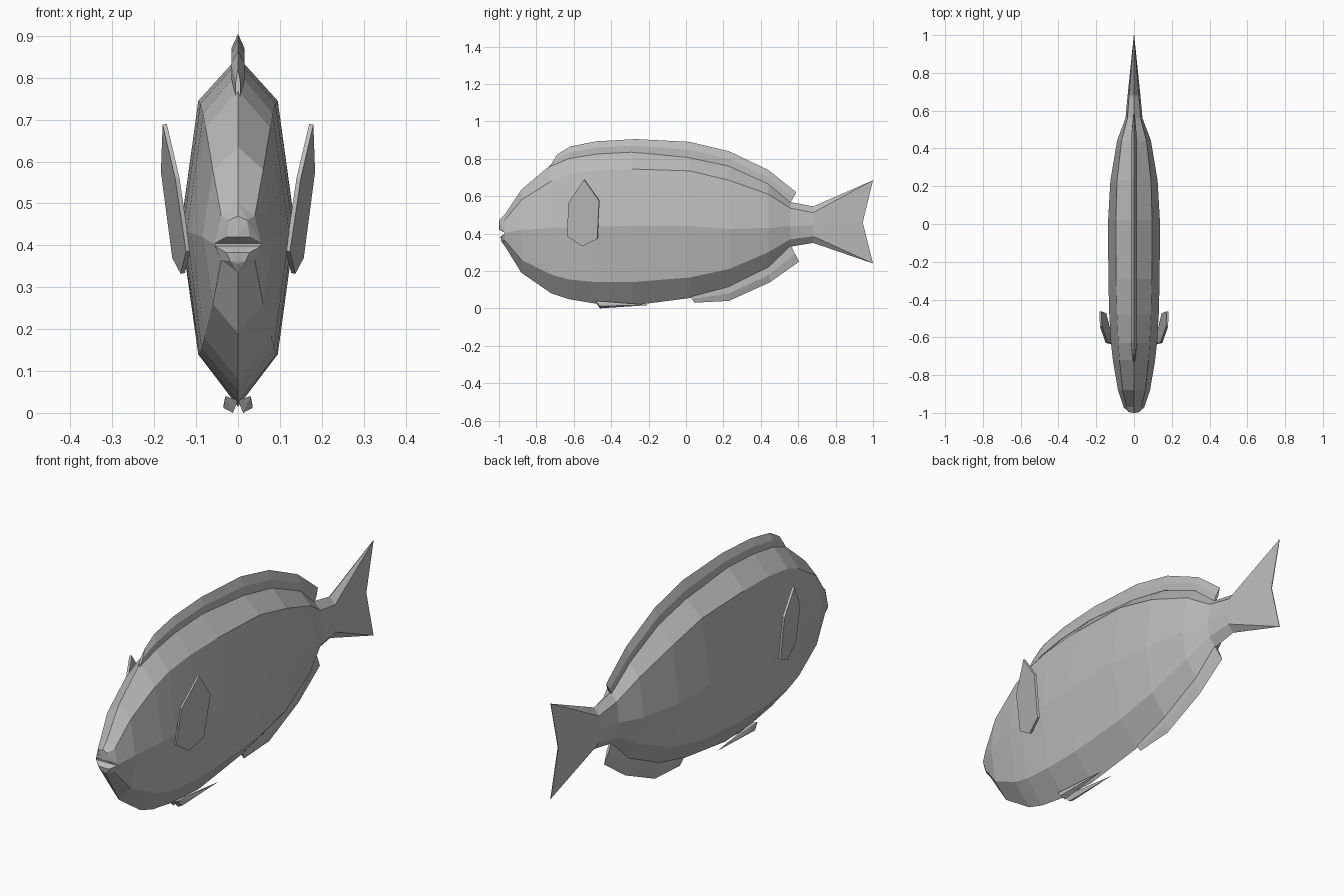
import bpy, bmesh
from mathutils import Vector

grey = bpy.data.materials.new("fish_grey")
grey.diffuse_color = (0.5, 0.5, 0.5, 1)


def finish(name, bm):
    bmesh.ops.remove_doubles(bm, verts=bm.verts, dist=0.0005)
    bmesh.ops.recalc_face_normals(bm, faces=bm.faces)
    me = bpy.data.meshes.new(name)
    bm.to_mesh(me)
    bm.free()
    me.materials.append(grey)
    ob = bpy.data.objects.new(name, me)
    bpy.context.collection.objects.link(ob)
    return ob


def loft(name, rings):
    """Skin a list of equally sized rings and cap both ends."""
    bm = bmesh.new()
    vs = [[bm.verts.new(p) for p in r] for r in rings]
    n = len(rings[0])
    for a, b in zip(vs, vs[1:]):
        for i in range(n):
            j = (i + 1) % n
            bm.faces.new((a[i], a[j], b[j], b[i]))
    bm.faces.new(vs[0])
    bm.faces.new(vs[-1][::-1])
    return finish(name, bm)


def hull(name, pts):
    bm = bmesh.new()
    for p in pts:
        bm.verts.new(p)
    bmesh.ops.convex_hull(bm, input=bm.verts)
    return finish(name, bm)


def mirrored(pts):
    return pts + [(-x, y, z) for x, y, z in pts if x != 0]


# Body sections: y, top z, upper x, upper z, mid x, mid z, lower x, lower z, bottom z
sections = [
    (-0.97, 0.50, 0.04, 0.47, 0.055, 0.402, 0.04, 0.365, 0.335),
    (-0.88, 0.635, 0.06, 0.58, 0.085, 0.42, 0.06, 0.26, 0.19),
    (-0.72, 0.77, 0.077, 0.68, 0.112, 0.43, 0.08, 0.18, 0.08),
    (-0.63, 0.815, 0.083, 0.715, 0.122, 0.433, 0.087, 0.155, 0.05),
    (-0.48, 0.84, 0.09, 0.738, 0.131, 0.437, 0.092, 0.14, 0.025),
    (-0.29, 0.85, 0.095, 0.745, 0.136, 0.44, 0.095, 0.14, 0.015),
    (0.02, 0.82, 0.096, 0.735, 0.137, 0.44, 0.096, 0.165, 0.055),
    (0.23, 0.775, 0.09, 0.685, 0.125, 0.425, 0.09, 0.21, 0.10),
    (0.44, 0.68, 0.066, 0.61, 0.09, 0.43, 0.066, 0.30, 0.205),
    (0.56, 0.568, 0.035, 0.535, 0.045, 0.44, 0.035, 0.37, 0.33),
    (0.68, 0.545, 0.026, 0.512, 0.034, 0.445, 0.026, 0.385, 0.35),
]
rings = []
for y, zt, xu, zu, xm, zm, xl, zl, zb in sections:
    rings.append([(0, y, zt), (xu, y, zu), (xm, y, zm), (xl, y, zl),
                  (0, y, zb), (-xl, y, zl), (-xm, y, zm), (-xu, y, zu)])
# Forked tail grows straight out of the last body ring
t, m, b = (1.0, 0.685), (0.945, 0.46), (1.0, 0.24)
rings.append([(x, *p) for x, p in zip(
    (0, 0.001, 0.002, 0.001, 0, -0.001, -0.002, -0.001), (t, t, m, b, b, b, m, t))])
loft("body_and_tail", rings)

# Lips either side of the mouth notch
hull("upper_lip", mirrored([
    (0, -0.97, 0.50), (0.04, -0.97, 0.47), (0.055, -0.97, 0.405),
    (0, -1.0, 0.47), (0.022, -0.998, 0.46), (0.028, -0.995, 0.42), (0, -1.0, 0.42)]))
hull("lower_lip", mirrored([
    (0, -0.97, 0.335), (0.04, -0.97, 0.365), (0.055, -0.97, 0.398),
    (0.028, -0.99, 0.383), (0.018, -0.988, 0.362), (0, -0.985, 0.355), (0, -0.992, 0.383)]))


# Ridged fins: y of base, base z, y of edge, edge z
def ridge_fin(name, rows, w):
    out = []
    for i, (yb, zb, ye, ze) in enumerate(rows):
        k = 0.35 if i in (0, len(rows) - 1) else 1
        ym, zm = yb + (ye - yb) * 0.5, zb + (ze - zb) * 0.5
        out.append([(-w * k, yb, zb), (-w * k, ym, zm), (0, ye, ze),
                    (w * k, ym, zm), (w * k, yb, zb)])
    loft(name, out)


ridge_fin("dorsal_fin", [
    (-0.73, 0.755, -0.69, 0.822), (-0.63, 0.80, -0.62, 0.865),
    (-0.48, 0.825, -0.48, 0.893), (-0.29, 0.835, -0.27, 0.905),
    (0.02, 0.805, 0.02, 0.89), (0.23, 0.76, 0.23, 0.84),
    (0.44, 0.665, 0.44, 0.74), (0.555, 0.56, 0.59, 0.62)], 0.016)
ridge_fin("anal_fin", [
    (0.02, 0.07, 0.045, 0.03), (0.23, 0.12, 0.23, 0.04),
    (0.44, 0.22, 0.45, 0.14), (0.56, 0.335, 0.605, 0.25)], 0.014)

for side, s in (("right", 1), ("left", -1)):
    # Pectoral fin: tilted plate flaring up and back
    outline = [(0.18, -0.545, 0.688), (0.184, -0.465, 0.575), (0.157, -0.475, 0.37),
               (0.137, -0.555, 0.332), (0.124, -0.635, 0.385), (0.15, -0.63, 0.56)]
    off = Vector((-0.01, 0.003, 0.002))
    pts = [Vector(p) for p in outline]
    loft(side + "_pectoral_fin", [
        [(s * q.x, q.y, q.z) for q in pts],
        [(s * q.x, q.y, q.z) for q in (p + off for p in pts)]])
    # Pelvic fin: low spike trailing under the belly
    spike = [(0.0, -0.48, 0.03), (0.03, -0.485, 0.04), (0.035, -0.46, 0.012),
             (0.012, -0.46, 0.0), (0.034, -0.37, 0.022), (0.02, -0.37, 0.008),
             (0.03, -0.19, 0.018)]
    hull(side + "_pelvic_fin", [(s * x, y, z) for x, y, z in spike])
